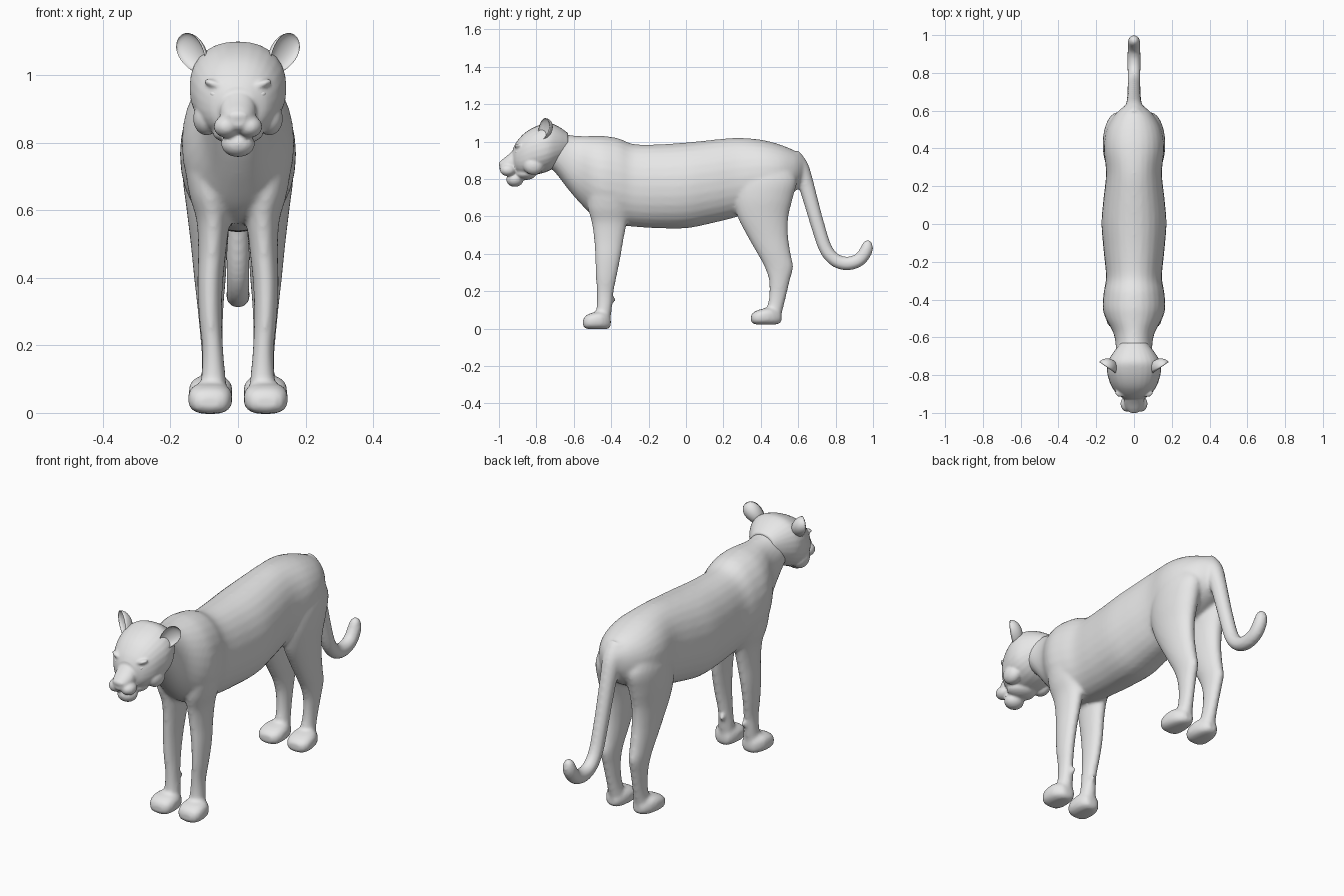
import bpy, bmesh, math
from mathutils import Matrix, Vector

if "Cube" in bpy.data.objects:
    bpy.data.objects.remove(bpy.data.objects["Cube"])

fur = bpy.data.materials.new("grey_fur")
fur.diffuse_color = (0.8, 0.8, 0.8, 1)
fur.use_nodes = True
fur.node_tree.nodes["Principled BSDF"].inputs["Base Color"].default_value = fur.diffuse_color


def spline(rows, steps=4):
    """Catmull-Rom interpolation of the rows of numbers."""
    out = []
    for i in range(len(rows) - 1):
        p0, p1, p2 = rows[max(i - 1, 0)], rows[i], rows[i + 1]
        p3 = rows[min(i + 2, len(rows) - 1)]
        for s in range(steps):
            t = s / steps
            out.append([0.5 * (2 * b + (c - a) * t + (2 * a - 5 * b + 4 * c - d) * t * t
                               + (3 * b - a - 3 * c + d) * t ** 3)
                        for a, b, c, d in zip(p0, p1, p2, p3)])
    return out + [list(rows[-1])]


def oval(center, u, v, power=2.0, sides=28):
    pts = []
    for k in range(sides):
        a = 2 * math.pi * k / sides
        c, s = math.cos(a), math.sin(a)
        pts.append(center + u * math.copysign(abs(c) ** (2 / power), c)
                   + v * math.copysign(abs(s) ** (2 / power), s))
    return pts


def skin(bm, rings):
    loops = [[bm.verts.new(p) for p in ring] for ring in rings]
    n = len(loops[0])
    for a, b in zip(loops, loops[1:]):
        for i in range(n):
            bm.faces.new((a[i], a[(i + 1) % n], b[(i + 1) % n], b[i]))
    bm.faces.new(loops[0][::-1])
    bm.faces.new(loops[-1])


def loft(bm, rows, axis, side=1, power=2.0):
    """Rows are (position, x0, x1, low, high) along the y or z axis."""
    rings = []
    for t, x0, x1, b0, b1 in spline(rows):
        x, b = side * (x0 + x1) / 2, (b0 + b1) / 2
        u = Vector(((x1 - x0) / 2, 0, 0))
        if axis == 'y':
            rings.append(oval(Vector((x, t, b)), u, Vector((0, 0, (b1 - b0) / 2)), power))
        else:
            rings.append(oval(Vector((x, b, t)), u, Vector((0, (b1 - b0) / 2, 0)), power))
    skin(bm, rings)


def blob(bm, center, radii, roll=0.0):
    m = Matrix.Translation(center) @ Matrix.Rotation(roll, 4, 'Y') @ Matrix.Diagonal((*radii, 1))
    bmesh.ops.create_uvsphere(bm, u_segments=24, v_segments=16, radius=1, matrix=m)


def finish(bm, name, voxel=0, smooth=0):
    bmesh.ops.recalc_face_normals(bm, faces=bm.faces[:])
    for f in bm.faces:
        f.smooth = True
    mesh = bpy.data.meshes.new(name)
    bm.to_mesh(mesh)
    bm.free()
    mesh.materials.append(fur)
    ob = bpy.data.objects.new(name, mesh)
    bpy.context.collection.objects.link(ob)
    if voxel:
        r = ob.modifiers.new("blend_parts", 'REMESH')
        r.mode = 'VOXEL'
        r.voxel_size = voxel
        r.use_smooth_shade = True
        s = ob.modifiers.new("soften", 'SMOOTH')
        s.factor = 0.5
        s.iterations = smooth
    return ob


# Torso and neck: (y, half width, bottom, top)
body = bmesh.new()
torso = [(-.76, .08, .88, 1.055), (-.70, .095, .835, 1.06), (-.63, .098, .745, 1.037),
         (-.57, .112, .675, 1.03), (-.50, .15, .605, 1.03), (-.44, .166, .57, 1.03),
         (-.36, .16, .555, 1.017), (-.28, .148, .545, .987), (-.15, .16, .537, .985),
         (0, .172, .537, .995), (.13, .162, .562, 1.008), (.27, .148, .597, 1.02),
         (.40, .16, .64, 1.01), (.50, .145, .68, .985), (.58, .10, .73, .952),
         (.625, .05, .79, .92)]
loft(body, [(y, -w, w, b, t) for y, w, b, t in torso], 'y', power=2.1)

for side in (-1, 1):
    # Front leg and paw
    loft(body, [(.85, .03, .14, -.50, -.36), (.75, .025, .158, -.525, -.31),
                (.65, .02, .145, -.525, -.305), (.57, .025, .123, -.505, -.315),
                (.48, .035, .118, -.492, -.333), (.38, .045, .12, -.486, -.35),
                (.28, .048, .115, -.482, -.37), (.19, .044, .106, -.477, -.388),
                (.12, .038, .108, -.478, -.395), (.04, .03, .115, -.49, -.405)], 'z', side)
    loft(body, [(-.55, .05, .115, .012, .05), (-.535, .028, .137, 0, .07),
                (-.50, .017, .148, -.003, .085), (-.45, .02, .143, -.003, .09),
                (-.415, .035, .12, 0, .075), (-.402, .05, .10, .015, .055)],
         'y', side, 2.7)
    # Dewclaw
    blob(body, (side * .06, -.388, .155), (.012, .014, .014))
    # Hind leg and paw
    loft(body, [(.90, .02, .13, .33, .54), (.80, .008, .162, .27, .592),
                (.70, .012, .164, .255, .572), (.60, .022, .152, .275, .548),
                (.50, .03, .14, .325, .546), (.40, .036, .13, .382, .56),
                (.33, .042, .122, .42, .573), (.26, .045, .115, .443, .556),
                (.18, .045, .108, .445, .537), (.12, .04, .108, .435, .522),
                (.06, .032, .115, .42, .508)], 'z', side)
    loft(body, [(.348, .05, .115, .037, .075), (.365, .028, .137, .024, .09),
                (.40, .017, .146, .021, .104), (.45, .02, .14, .021, .112),
                (.49, .035, .12, .024, .095), (.51, .05, .10, .037, .08)],
         'y', side, 2.7)

# Tail: (y, z, radius) swept in the middle plane
path = spline([(.56, .91, .06), (.605, .86, .052), (.64, .775, .043), (.672, .665, .039),
               (.705, .55, .037), (.745, .43, .036), (.795, .368, .036), (.86, .348, .037),
               (.925, .367, .036), (.962, .415, .035), (.97, .452, .028), (.97, .472, .012)])
rings = []
for i, (y, z, r) in enumerate(path):
    a, b = path[max(i - 1, 0)], path[min(i + 1, len(path) - 1)]
    d = Vector((0, b[0] - a[0], b[1] - a[1])).normalized()
    rings.append(oval(Vector((0, y, z)), Vector((r * .95, 0, 0)), Vector((0, -d.z, d.y)) * r))
skin(body, rings)
finish(body, "body", .01, 5)

# Skull: (y, half width, bottom, top)
head = bmesh.new()
skull = [(-.925, .05, .86, .965), (-.905, .085, .83, 1.0), (-.87, .113, .815, 1.04),
         (-.83, .131, .82, 1.068), (-.78, .143, .828, 1.09), (-.73, .138, .845, 1.10),
         (-.68, .11, .88, 1.08), (-.63, .07, .92, 1.045)]
loft(head, [(y, -w, w, b, t) for y, w, b, t in skull], 'y', power=2.25)
# Muzzle and nose bridge
muzzle = [(-.997, .018, .85, .885), (-.985, .038, .837, .902), (-.95, .052, .828, .93),
          (-.91, .054, .82, .968), (-.87, .05, .82, 1.01)]
loft(head, [(y, -w, w, b, t) for y, w, b, t in muzzle], 'y', power=2.2)
blob(head, (0, -.984, .88), (.034, .018, .017))
# Chin and lower jaw
blob(head, (0, -.915, .797), (.05, .046, .039))
blob(head, (0, -.86, .83), (.075, .06, .035))
for side in (-1, 1):
    # Whisker pad, cheek and brow
    blob(head, (side * .034, -.952, .848), (.038, .043, .033))
    blob(head, (side * .093, -.815, .872), (.04, .055, .05))
    blob(head, (side * .066, -.893, .972), (.036, .024, .013), -side * .35)
finish(head, "head", .006, 4)

for side, label in ((-1, "left"), (1, "right")):
    # Eye
    eye = bmesh.new()
    blob(eye, (side * .064, -.899, .942), (.02, .014, .011), -side * .25)
    finish(eye, label + "_eye")
    # Cupped ear: a flattened ball with its front half pushed inwards
    ear = bmesh.new()
    bmesh.ops.create_uvsphere(ear, u_segments=24, v_segments=16, radius=1)
    for v in ear.verts:
        if v.co.y < 0:
            v.co.y *= -.45
        v.co.y -= .3
        v.co.x *= .8 + .2 * v.co.z
    m = (Matrix.Translation((.127, -.752, 1.062)) @ Matrix.Rotation(math.radians(35), 4, 'Z')
         @ Matrix.Rotation(math.radians(38), 4, 'Y') @ Matrix.Diagonal((.052, .05, .07, 1)))
    ear.transform(Matrix.Diagonal((side, 1, 1, 1)) @ m)
    finish(ear, label + "_ear")
